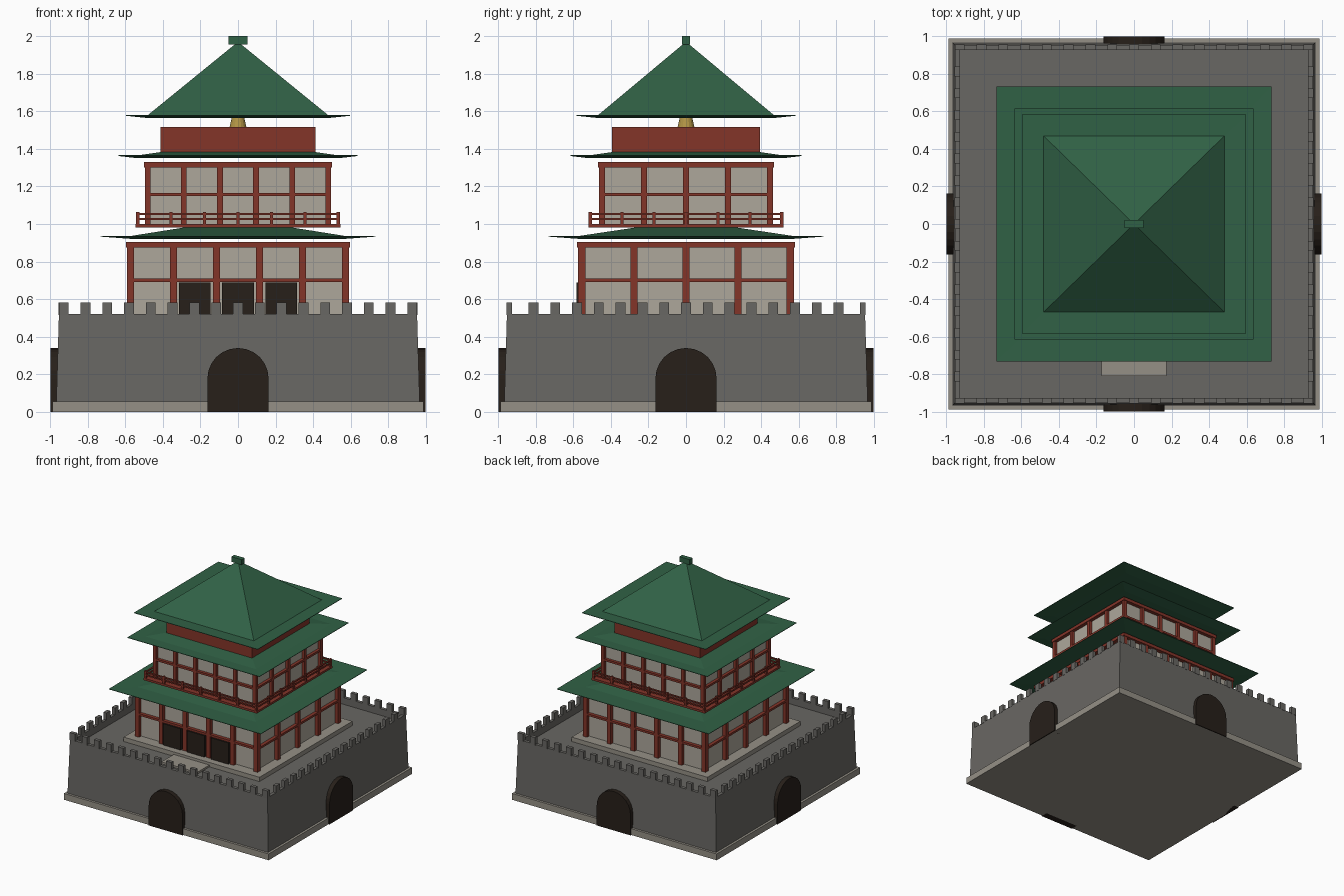
import bpy, bmesh, math
from mathutils import Matrix

if "Cube" in bpy.data.objects:
    bpy.data.objects.remove(bpy.data.objects["Cube"])


def material(name, rgb):
    m = bpy.data.materials.new(name)
    m.diffuse_color = (*rgb, 1)
    m.use_nodes = True
    m.node_tree.nodes["Principled BSDF"].inputs["Base Color"].default_value = m.diffuse_color
    return m


STONE = material("grey_stone", (0.14, 0.135, 0.125))
PALE = material("pale_stone", (0.30, 0.28, 0.24))
PLASTER = material("plaster", (0.42, 0.39, 0.33))
RED = material("red_timber", (0.23, 0.035, 0.022))
GREEN = material("green_tile", (0.03, 0.12, 0.06))
DARK = material("dark_wood", (0.02, 0.014, 0.01))
GOLD = material("gilt", (0.45, 0.30, 0.06))


def finish(name, bm, mat):
    bmesh.ops.recalc_face_normals(bm, faces=bm.faces)
    me = bpy.data.meshes.new(name)
    bm.to_mesh(me)
    bm.free()
    me.materials.append(mat)
    ob = bpy.data.objects.new(name, me)
    bpy.context.collection.objects.link(ob)
    return ob


def boxes(name, items, mat):
    """items: (cx, cy, z0, z1, size_x, size_y)"""
    bm = bmesh.new()
    for cx, cy, z0, z1, sx, sy in items:
        m = Matrix.Translation((cx, cy, (z0 + z1) / 2)) @ Matrix.Diagonal((sx, sy, z1 - z0, 1))
        bmesh.ops.create_cube(bm, size=1, matrix=m)
    return finish(name, bm, mat)


def rings(name, levels, mat):
    """Rectangular loft; levels: (half_x, half_y, z)"""
    bm = bmesh.new()
    loops = [[bm.verts.new((sx * hx, sy * hy, z)) for sx, sy in ((-1, -1), (1, -1), (1, 1), (-1, 1))]
             for hx, hy, z in levels]
    for a, b in zip(loops, loops[1:]):
        for i in range(4):
            j = (i + 1) % 4
            bm.faces.new((a[i], a[j], b[j], b[i]))
    bm.faces.new(loops[0])
    bm.faces.new(loops[-1])
    return finish(name, bm, mat)


def spread(h, n):
    return [-h + 2 * h * i / (n - 1) for i in range(n)]


def frame(hx, hy, z0, z1, t):
    """Four bars round a rectangle whose centre line is at hx, hy"""
    return ([(0, s * hy, z0, z1, 2 * hx + t, t) for s in (-1, 1)]
            + [(s * hx, 0, z0, z1, t, 2 * hy - t) for s in (-1, 1)])


def posts(hx, hy, nx, ny, z0, z1, t):
    return ([(x, s * hy, z0, z1, t, t) for x in spread(hx, nx) for s in (-1, 1)]
            + [(s * hx, y, z0, z1, t, t) for y in spread(hy, ny)[1:-1] for s in (-1, 1)])


# Fortress base: plinth, battered wall with sunken deck, merlons
boxes("base_plinth", [(0, 0, 0, 0.055, 1.975, 1.975)], PALE)
rings("fortress_wall", [(0.967, 0.967, 0.055), (0.953, 0.953, 0.522),
                        (0.925, 0.925, 0.522), (0.925, 0.925, 0.464)], STONE)
boxes("merlons", [(x, s * 0.94, 0.515, 0.582, 0.052, 0.03) for x in spread(0.928, 17) for s in (-1, 1)]
      + [(s * 0.94, y, 0.515, 0.582, 0.03, 0.052) for y in spread(0.928, 17)[1:-1] for s in (-1, 1)], STONE)

# Arched gates on all four sides
for k, side in enumerate(("front", "right", "back", "left")):
    bm = bmesh.new()
    r, spring = 0.163, 0.177
    prof = [(-r, 0), (r, 0)] + [(r * math.cos(math.pi * i / 12), spring + r * math.sin(math.pi * i / 12))
                                for i in range(13)]
    face = bm.faces.new([bm.verts.new((x, -0.935, z)) for x, z in prof])
    ext = bmesh.ops.extrude_face_region(bm, geom=[face])
    bmesh.ops.translate(bm, vec=(0, -0.062, 0),
                        verts=[v for v in ext["geom"] if isinstance(v, bmesh.types.BMVert)])
    bmesh.ops.remove_doubles(bm, verts=bm.verts, dist=0.0001)
    bmesh.ops.rotate(bm, verts=bm.verts, matrix=Matrix.Rotation(k * math.pi / 2, 3, 'Z'))
    finish(side + "_gate", bm, DARK)

# Podium and front step
boxes("podium", [(0, 0, 0.46, 0.502, 1.31, 1.28)], PALE)
boxes("front_step", [(0, -0.725, 0.46, 0.48, 0.345, 0.17)], PALE)

# Storeys: plaster core, columns, beams
for name, hx, hy, z0, zm, z1, t in (("lower_hall", 0.572, 0.555, 0.50, 0.70, 0.903, 0.038),
                                    ("upper_hall", 0.480, 0.447, 0.99, 1.157, 1.33, 0.03)):
    boxes(name + "_walls", [(0, 0, z0, z1 - 0.01, 2 * hx - 0.02, 2 * hy - 0.02)], PLASTER)
    boxes(name + "_columns", posts(hx, hy, 6, 5, z0, z1 - 0.01, t), RED)
    boxes(name + "_beams", frame(hx, hy, z1 - 0.028, z1, t + 0.012)
          + frame(hx, hy, zm - 0.009, zm + 0.009, t), RED)

# Front doors
boxes("front_doors", [(x, -0.565, 0.502, 0.688, 0.168, 0.035) for x in (-0.23, 0, 0.23)], DARK)

# Balcony with railing
boxes("balcony_floor", [(0, 0, 0.982, 1.0, 1.09, 1.04)], RED)
boxes("balcony_railing", posts(0.534, 0.51, 7, 7, 0.99, 1.064, 0.017)
      + frame(0.534, 0.51, 1.022, 1.032, 0.01) + frame(0.534, 0.51, 1.048, 1.058, 0.012), RED)


# Roofs: thin flared brim and sloping upper part
def roof(name, hx, hy, z, inner, top_x, top_y, top_z):
    rings(name, [(hx * inner, hy * inner, z - 0.012), (hx, hy, z), (hx, hy, z + 0.004),
                 (hx * inner, hy * inner, z + 0.003), (top_x, top_y, top_z)], GREEN)


roof("lower_roof", 0.733, 0.733, 0.933, 0.78, 0.27, 0.25, 0.984)
roof("middle_roof", 0.637, 0.615, 1.362, 0.84, 0.39, 0.37, 1.386)
roof("top_roof", 0.597, 0.582, 1.576, 0.805, 0.012, 0.012, 1.96)

# Attic, gilt boss and finial
boxes("attic", [(0, 0, 1.37, 1.515, 0.825, 0.79)], RED)
bm = bmesh.new()
bmesh.ops.create_cone(bm, cap_ends=True, segments=16, radius1=0.046, radius2=0.03, depth=0.07,
                      matrix=Matrix.Translation((0, 0, 1.545)))
finish("gilt_boss", bm, GOLD)
boxes("roof_finial", [(0, 0, 1.955, 2.0, 0.1, 0.04)], GREEN)
